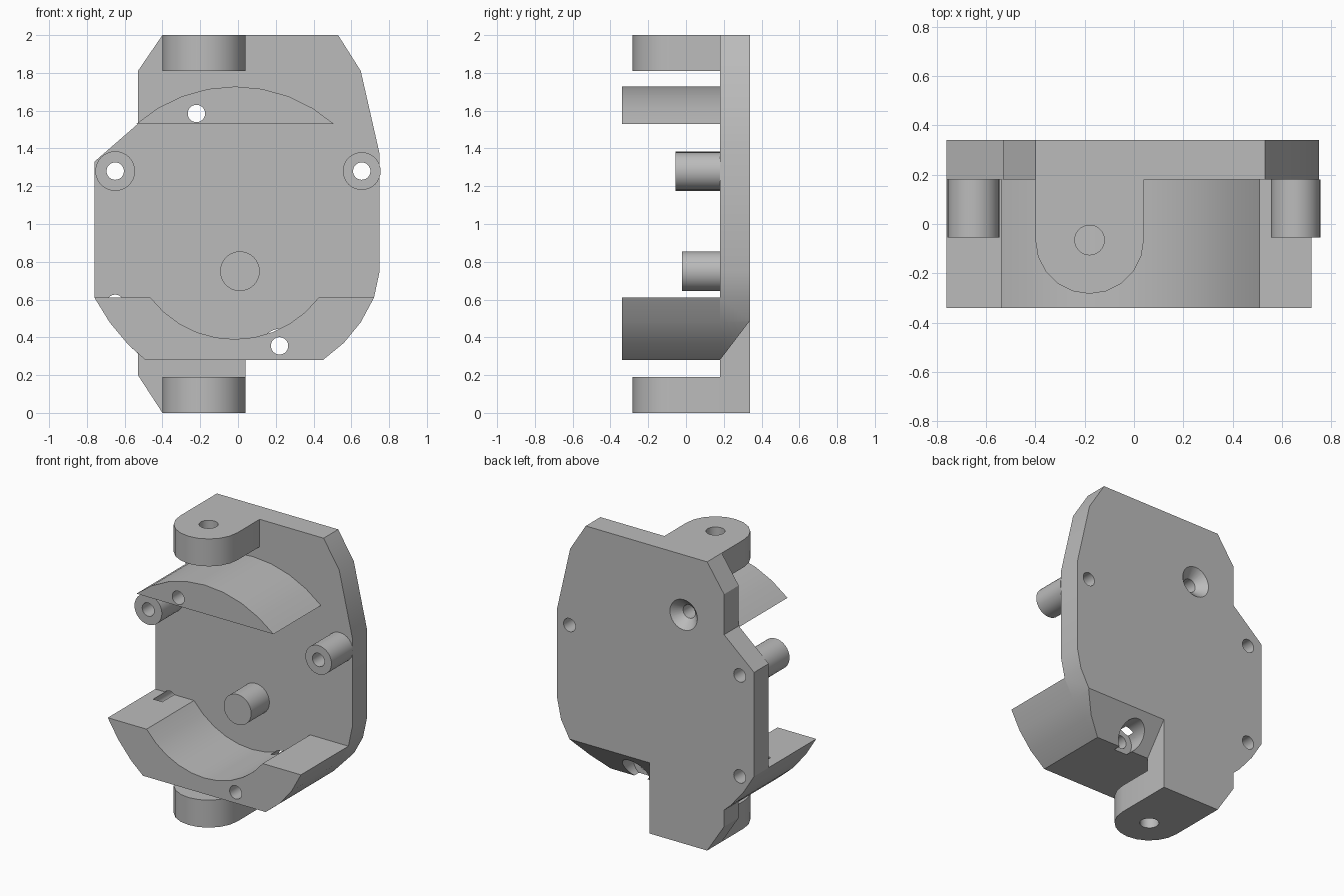
import bpy, bmesh
from math import sin, cos, pi, radians, asin

default = bpy.data.objects.get("Cube")
if default:
    bpy.data.objects.remove(default)

grey = bpy.data.materials.new("cast grey")
grey.use_nodes = True
colour = (0.5, 0.5, 0.5, 1)
grey.diffuse_color = colour
grey.node_tree.nodes["Principled BSDF"].inputs["Base Color"].default_value = colour

FRONT, FACE, BACK = -0.34, 0.18, 0.34


def prism(name, outline, start, end, axis="Y"):
    """Extrude a 2D outline along Y, Z or X."""
    place = {"Y": lambda u, v, d: (u, d, v),
             "Z": lambda u, v, d: (u, v, d),
             "X": lambda u, v, d: (d, u, v)}[axis]
    bm = bmesh.new()
    face = bm.faces.new([bm.verts.new(place(u, v, start)) for u, v in outline])
    grown = bmesh.ops.extrude_face_region(bm, geom=[face])
    step = [b - a for a, b in zip(place(0, 0, start), place(0, 0, end))]
    moved = [g for g in grown["geom"] if isinstance(g, bmesh.types.BMVert)]
    bmesh.ops.translate(bm, verts=moved, vec=step)
    bmesh.ops.recalc_face_normals(bm, faces=bm.faces)
    mesh = bpy.data.meshes.new(name)
    bm.to_mesh(mesh)
    bm.free()
    mesh.materials.append(grey)
    obj = bpy.data.objects.new(name, mesh)
    bpy.context.collection.objects.link(obj)
    return obj


def arc(u, v, r, first, last, steps):
    angles = [radians(first + (last - first) * i / steps) for i in range(steps + 1)]
    return [(u + r * cos(a), v + r * sin(a)) for a in angles]


def cylinder(name, u, v, r, start, end, axis="Y"):
    return prism(name, arc(u, v, r, 0, 360, 32)[:-1], start, end, axis)


def cone(name, x, z, small, large, start, end):
    obj = cylinder(name, x, z, small, start, end)
    for vert in obj.data.vertices:
        if abs(vert.co.y - end) < 1e-4:
            vert.co.x = x + (vert.co.x - x) * large / small
            vert.co.z = z + (vert.co.z - z) * large / small
    return obj


# Back plate with its lower tab
plate = prism("back_plate", [
    (-0.40, 0), (0.04, 0), (0.04, 0.28), (0.45, 0.28), (0.56, 0.37), (0.65, 0.48),
    (0.72, 0.61), (0.75, 0.75), (0.75, 1.37), (0.65, 1.81), (0.53, 2), (-0.40, 2),
    (-0.53, 1.81), (-0.53, 1.53), (-0.76, 1.33), (-0.76, 0.61), (-0.68, 0.48),
    (-0.58, 0.36), (-0.53, 0.315), (-0.53, 0.20)], FACE, BACK)

# Curved upper shelf
half = math_angle = asin(0.525 / 0.79) * 180 / pi
upper = prism("upper_shelf", arc(-0.015, 0.938, 0.79, 90 - half, 90 + half, 8), FRONT, FACE)

# Lower cradle with a round hollow
hollow = asin(0.445 / 0.56) * 180 / pi
lower = prism("lower_cradle", [
    (-0.76, 0.61), (-0.68, 0.48), (-0.58, 0.36), (-0.49, 0.28), (0.45, 0.28),
    (0.56, 0.37), (0.65, 0.48), (0.72, 0.61)]
    + arc(-0.018, 0.95, 0.56, 270 + hollow, 270 - hollow, 10), FRONT, FACE)

# Hinge lugs at the top and bottom
lug_outline = [(0.04, FACE)] + arc(-0.18, -0.063, 0.22, 0, -180, 10) + [(-0.40, FACE)]
lugs = [prism(name, lug_outline, low, high, "Z")
        for name, low, high in (("lower_lug", 0, 0.19), ("upper_lug", 1.81, 2))]

# Hollow standoffs and the solid post
standoffs = [cylinder("right_standoff", -0.65, 1.28, 0.105, -0.055, FACE),
             cylinder("left_standoff", 0.655, 1.28, 0.10, -0.055, FACE)]
cylinder("centre_post", 0.01, 0.75, 0.105, -0.02, FACE)

# Cutters and the parts that each one passes through
cuts = [
    (prism("chamfer_cutter", [(FACE, 0.28), (0.42, 0.595), (0.42, 0.1), (FACE, 0.1)],
           0.04, 1, "X"), [plate]),
    (cylinder("upper_hole_cutter", -0.22, 1.585, 0.046, -0.5, 0.5), [plate, upper]),
    (cone("upper_sink_cutter", -0.22, 1.585, 0.046, 0.11, 0.28, 0.345), [plate]),
    (cylinder("lower_hole_cutter", 0.22, 0.355, 0.046, -0.5, 0.5), [plate, lower]),
    (cylinder("lower_bore_cutter", 0.22, 0.355, 0.09, 0.13, 0.5), [plate, lower]),
    (cylinder("corner_hole_cutter", -0.65, 0.58, 0.046, 0.05, 0.5), [plate, lower]),
    (cylinder("right_hole_cutter", -0.65, 1.28, 0.046, 0.02 - 0.5, 0.5), [plate, standoffs[0]]),
    (cylinder("left_hole_cutter", 0.655, 1.28, 0.046, 0.02 - 0.5, 0.5), [plate, standoffs[1]]),
    (cylinder("hinge_hole_cutter", -0.18, -0.065, 0.06, -0.1, 0.25, "Z"), [lugs[0]]),
    (cylinder("top_hinge_hole_cutter", -0.18, -0.065, 0.06, 1.75, 2.1, "Z"), [lugs[1]]),
]
for cutter, parts in cuts:
    cutter.hide_render = True
    for part in parts:
        mod = part.modifiers.new(cutter.name, "BOOLEAN")
        mod.operation, mod.solver, mod.object = "DIFFERENCE", "EXACT", cutter
        with bpy.context.temp_override(object=part, active_object=part):
            bpy.ops.object.modifier_apply(modifier=mod.name)
for cutter, parts in cuts:
    bpy.data.objects.remove(cutter)

# Smooth the curved walls and keep the edges sharp
for obj in bpy.context.collection.objects:
    if obj.type == "MESH":
        bpy.ops.object.select_all(action="DESELECT")
        obj.select_set(True)
        bpy.context.view_layer.objects.active = obj
        bpy.ops.object.shade_smooth_by_angle(angle=radians(30))
